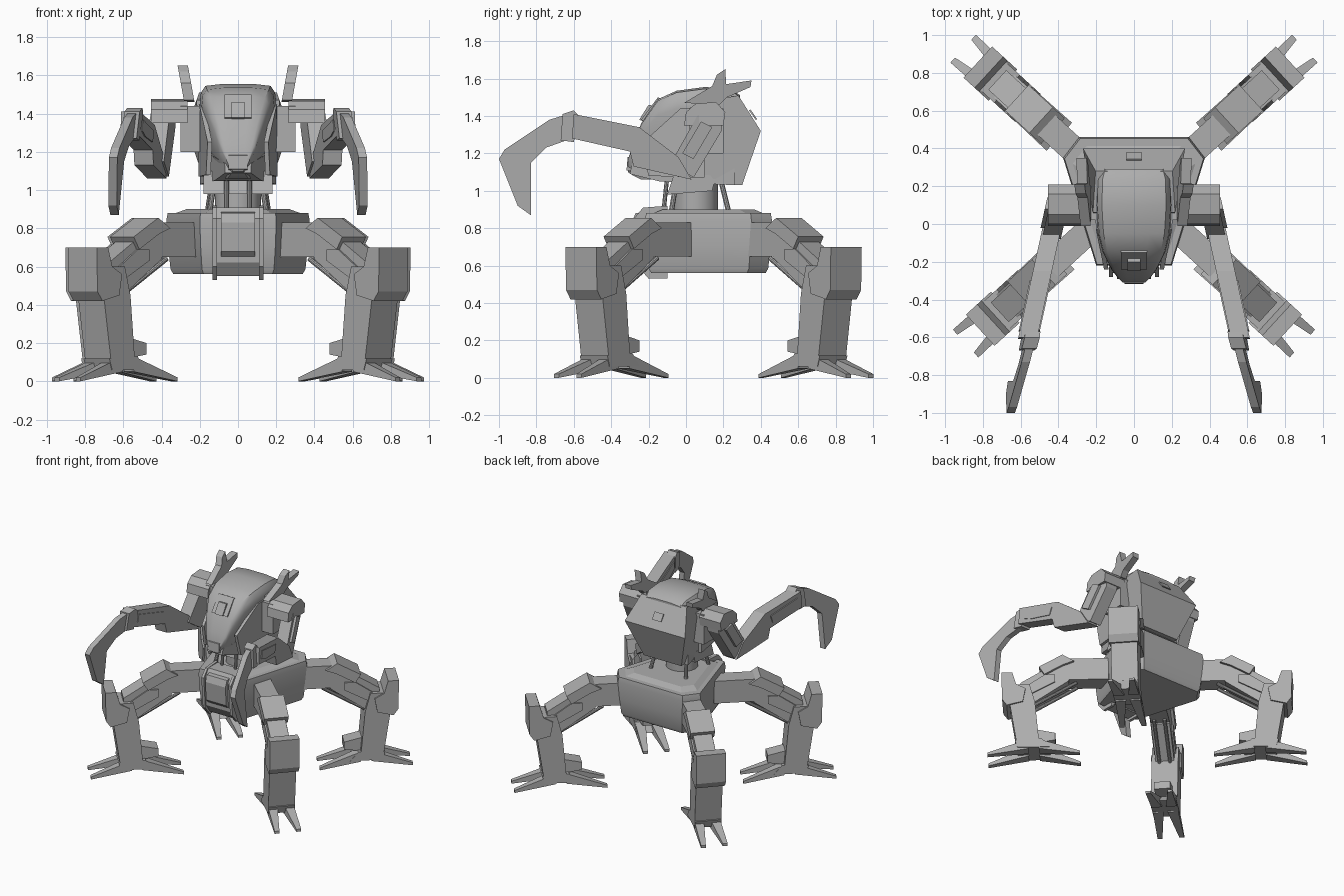
import bpy, bmesh, math
from mathutils import Vector

cube = bpy.data.objects.get("Cube")
if cube:
    bpy.data.objects.remove(cube)

GREY = (0.42, 0.42, 0.42, 1)
metal = bpy.data.materials.new("plain grey metal")
metal.diffuse_color = GREY
metal.use_nodes = True
metal.node_tree.nodes["Principled BSDF"].inputs["Base Color"].default_value = GREY


def finish(name, bm, smooth=False):
    bmesh.ops.recalc_face_normals(bm, faces=bm.faces)
    mesh = bpy.data.meshes.new(name)
    bm.to_mesh(mesh)
    bm.free()
    mesh.materials.append(metal)
    ob = bpy.data.objects.new(name, mesh)
    bpy.context.collection.objects.link(ob)
    if smooth:
        bpy.ops.object.select_all(action='DESELECT')
        ob.select_set(True)
        bpy.context.view_layer.objects.active = ob
        bpy.ops.object.shade_smooth_by_angle(angle=math.radians(35))


def loft(name, rings, smooth=False):
    """Skin a row of equal closed rings and cap both ends."""
    bm = bmesh.new()
    rows = [[bm.verts.new(p) for p in ring] for ring in rings]
    n = len(rows[0])
    for a, b in zip(rows, rows[1:]):
        for i in range(n):
            j = (i + 1) % n
            bm.faces.new((a[i], a[j], b[j], b[i]))
    bm.faces.new(rows[0])
    bm.faces.new(rows[-1])
    finish(name, bm, smooth)


def prism(name, profile, half, place, mid=0.0):
    """Extrude a side profile (u, z) sideways by +-half, then place it."""
    loft(name, [[place(u, mid + w, z) for u, z in profile] for w in (-half, half)])


def rod(name, a, b, r, sides=10):
    a, b = Vector(a), Vector(b)
    q = (b - a).to_track_quat('Z', 'Y')
    ring = [q @ Vector((r * math.cos(i * math.tau / sides), r * math.sin(i * math.tau / sides), 0))
            for i in range(sides)]
    loft(name, [[p + end for p in ring] for end in (a, b)], True)


def centre(u, w, z):
    return Vector((w, u, z))


def mirrored(half):
    return half + [(-x, y) for x, y in reversed(half)]


# Lower hull: six-sided plan, then a sloping deck
plan = mirrored([(0.2, -0.22), (0.375, 0.35), (0.29, 0.46)])


def hull_ring(z, s):
    return [Vector((x * s, 0.12 + (y - 0.12) * s, z)) for x, y in plan]


loft("hull", [hull_ring(z, s) for z, s in
              ((0.56, 0.9), (0.585, 0.94), (0.7, 0.975), (0.84, 1), (0.88, 0.98))], True)
loft("hull_deck", [hull_ring(0.875, 0.9), hull_ring(0.9, 0.72)])

# Front apron with a raised plate and side rails
prism("front_apron", [(-0.1, 0.91), (-0.22, 0.91), (-0.26, 0.85), (-0.25, 0.62), (-0.2, 0.55), (-0.1, 0.55)],
      0.115, centre)
prism("apron_plate", [(-0.2, 0.89), (-0.27, 0.88), (-0.29, 0.83), (-0.28, 0.68), (-0.25, 0.65), (-0.2, 0.65)],
      0.09, centre)
for sx in (-1, 1):
    prism("apron_rail", [(-0.1, 0.92), (-0.23, 0.91), (-0.28, 0.85), (-0.26, 0.6), (-0.2, 0.53), (-0.1, 0.53)],
          0.011, centre, sx * 0.122)

# Waist
rod("waist_column", (0, 0.05, 0.87), (0, 0.05, 1.06), 0.12, 16)
prism("waist_yoke", [(-0.1, 0.98), (0.14, 1.0), (0.16, 1.08), (-0.06, 1.1)], 0.18, centre)
for sx in (-1, 1):
    rod("waist_piston", (sx * 0.16, 0.23, 0.88), (sx * 0.13, 0.18, 1.08), 0.014)
    rod("front_piston", (sx * 0.15, -0.08, 0.88), (sx * 0.12, -0.05, 1.06), 0.014)
    rod("neck_hose", (sx * 0.06, -0.12, 0.89), (sx * 0.06, -0.1, 1.08), 0.012)

# Head canopy: sections from nose to back, wide and flat on top
section = mirrored([(0.45, 0), (0.78, 0.35), (1, 0.8), (0.97, 0.91), (0.85, 0.98), (0.4, 1)])
canopy = []
for y, hw, lo, hi in ((-0.31, 0.06, 1.1, 1.17), (-0.28, 0.09, 1.08, 1.25), (-0.24, 0.12, 1.06, 1.36),
                      (-0.15, 0.165, 1.06, 1.49), (-0.05, 0.19, 1.05, 1.535), (0.1, 0.2, 1.05, 1.555),
                      (0.24, 0.195, 1.05, 1.545), (0.29, 0.18, 1.05, 1.51)):
    canopy.append([Vector((x * hw, y, lo + (hi - lo) * t)) for x, t in section])
loft("canopy", canopy, True)


def shell_place(u, w, z):
    return Vector((w * (1 - 1.3 * abs(z - 1.32)), u, z))


def jaw_place(u, w, z):
    return Vector((w * min(1, 0.35 + (u + 0.29) * 1.7), u, z))


prism("rear_shell", [(0.04, 1.1), (0.12, 1.04), (0.3, 1.03), (0.4, 1.32), (0.28, 1.51), (0.06, 1.47)],
      0.27, shell_place)
prism("rear_hatch", [(0.372, 1.38), (0.38, 1.383), (0.345, 1.435), (0.337, 1.43)], 0.04, centre)
prism("jaw", [(-0.3, 1.09), (-0.14, 1.05), (0.26, 1.03), (0.26, 1.22), (0, 1.2), (-0.29, 1.14)], 0.2, jaw_place)
prism("brow_hatch", [(-0.24, 1.38), (-0.15, 1.5), (-0.13, 1.49), (-0.2, 1.36)], 0.07, centre)
prism("brow_lamp", [(-0.25, 1.38), (-0.2, 1.46), (-0.15, 1.45), (-0.2, 1.36)], 0.035, centre)
prism("nose_plate", [(-0.318, 1.11), (-0.312, 1.18), (-0.28, 1.19), (-0.28, 1.1)], 0.05, centre)

# Cheeks, horns and arms, one set per side
for sx in (-1, 1):
    def horn_place(u, w, z):
        return Vector((sx * (0.258 + 0.18 * (z - 1.48) + w), u, z))

    def arm(u, w, z):
        return Vector((sx * (0.43 - 0.22 * u + w), u, z))

    def claw_place(u, w, z):
        return arm(u, w + 0.1 * (1.2 - z), z)

    def side(u, w, z):
        return Vector((sx * w, u, z))

    def cheek_place(u, w, z):
        return Vector((sx * (w + 0.2 * min(u, 0)), u, z))

    prism("cheek", [(-0.2, 1.08), (-0.24, 1.25), (-0.03, 1.44), (0.1, 1.45), (0.1, 1.07)], 0.012, cheek_place, 0.195)
    prism("horn", [(-0.01, 1.47), (0.14, 1.56), (0.165, 1.62), (0.21, 1.65), (0.215, 1.57), (0.35, 1.59),
                   (0.345, 1.555), (0.22, 1.5), (0.18, 1.46)], 0.027, horn_place)
    prism("shoulder", [(-0.01, 1.35), (0, 1.42), (0.05, 1.465), (0.16, 1.475), (0.21, 1.42), (0.2, 1.35)],
          0.095, side, 0.36)
    prism("shoulder_mount", [(0.02, 1.2), (0.02, 1.44), (0.2, 1.44), (0.2, 1.2)], 0.05, side, 0.25)
    prism("upper_arm", [(-0.08, 1.15), (0.06, 1.4), (0.13, 1.44), (0.2, 1.4), (0.19, 1.32), (0.04, 1.07)],
          0.05, arm, -0.01)
    prism("upper_arm_cover", [(-0.02, 1.2), (0.08, 1.37), (0.14, 1.34), (0.04, 1.17)], 0.015, arm, 0.045)
    prism("forearm", [(0.03, 1.06), (-0.04, 1.18), (-0.25, 1.34), (-0.6, 1.41), (-0.61, 1.28), (-0.3, 1.21),
                      (-0.28, 1.13)], 0.05, arm)
    prism("forearm_cover", [(-0.3, 1.31), (-0.56, 1.37), (-0.57, 1.31), (-0.5, 1.28), (-0.32, 1.25)],
          0.056, arm)
    prism("wrist", [(-0.57, 1.4), (-0.6, 1.43), (-0.66, 1.41), (-0.67, 1.27), (-0.6, 1.26)], 0.04, claw_place)
    prism("claw", [(-0.6, 1.42), (-0.73, 1.38), (-0.97, 1.22), (-1.0, 1.17), (-0.9, 0.92), (-0.83, 0.87),
                   (-0.83, 1.15), (-0.75, 1.23), (-0.61, 1.28)], 0.022, claw_place)

# Four legs, each drawn in its own upright plane facing outwards
C, S = math.cos(math.radians(42.5)), math.sin(math.radians(42.5))
for sx in (-1, 1):
    for sy, end, foot_x, foot_y in ((-1, "front", 0.637, -0.4), (1, "rear", 0.65, 0.695)):
        def leg(u, w, z):
            return Vector((sx * (foot_x + u * C - w * S), foot_y + sy * (u * S + w * C), z))

        prism(end + "_hip", [(-0.56, 0.65), (-0.25, 0.65), (-0.25, 0.83), (-0.56, 0.83)], 0.07, leg)
        prism(end + "_thigh", [(-0.29, 0.81), (-0.19, 0.81), (0.1, 0.63), (0.1, 0.47), (0, 0.46), (-0.26, 0.64)],
              0.07, leg)
        prism(end + "_thigh_armour", [(-0.3, 0.8), (-0.215, 0.855), (-0.04, 0.755), (-0.08, 0.69), (-0.22, 0.77)],
              0.092, leg)
        prism(end + "_thigh_cover", [(-0.16, 0.69), (-0.08, 0.69), (0.05, 0.6), (0.04, 0.52), (-0.16, 0.63)],
              0.082, leg)
        prism(end + "_shin", [(-0.04, 0.12), (0.13, 0.12), (0.18, 0.45), (0.16, 0.6), (0.03, 0.6), (-0.01, 0.45)],
              0.1, leg)
        prism(end + "_knee_guard", [(0.08, 0.45), (0.2, 0.42), (0.235, 0.47), (0.24, 0.7), (0.16, 0.7),
                                    (0.13, 0.6), (0.06, 0.56)], 0.112, leg)
        prism(end + "_ankle", [(-0.12, 0.06), (0.12, 0.06), (0.14, 0.12), (-0.06, 0.13)], 0.1, leg)
        prism(end + "_heel", [(-0.16, 0.14), (-0.03, 0.12), (-0.03, 0.23), (-0.16, 0.2)], 0.06, leg)
        for w in (-0.04, 0.04):
            rod(end + "_leg_piston", leg(-0.32, w, 0.64), leg(0, w, 0.45), 0.013)
        for du in (-1, 1):
            for dw in (-1, 1):
                rings = []
                for u, w, half, lo, hi in ((0.04, 0.055, 0.04, 0.05, 0.13), (0.345, 0.082, 0.018, 0, 0.02)):
                    rings.append([leg(du * u, dw * w + e, z) for e, z in
                                  ((-half, lo), (half, lo), (half, hi), (-half, hi))])
                loft(end + "_toe", rings)
